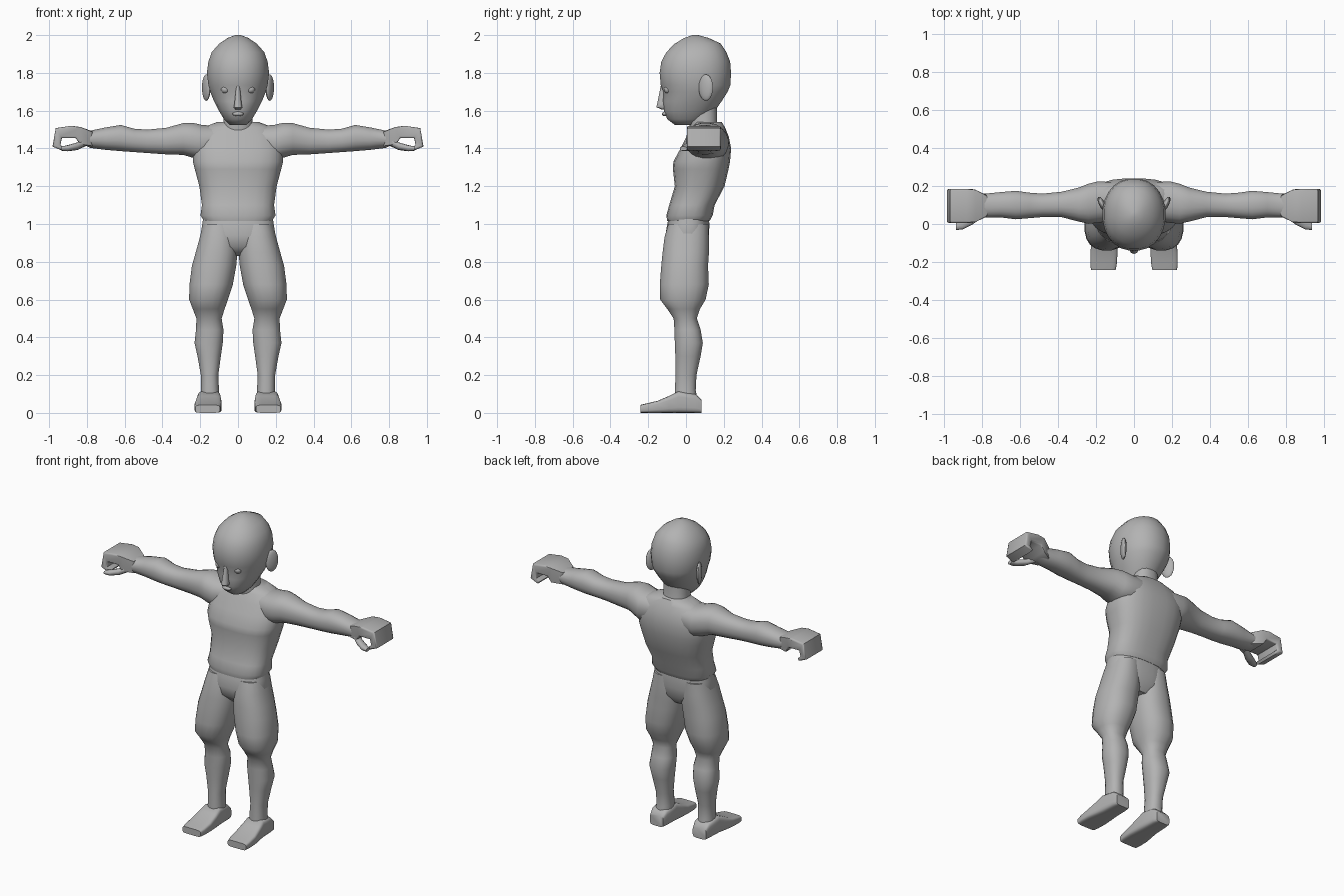
import bpy, bmesh, math
from mathutils import Matrix, Vector

grey = bpy.data.materials.new("plain_grey")
grey.diffuse_color = (0.45, 0.45, 0.45, 1)


def finish(name, bm, mirror=False, angle=50):
    """Turn a bmesh into a smooth object, optionally mirrored over x."""
    bmesh.ops.recalc_face_normals(bm, faces=bm.faces)
    me = bpy.data.meshes.new(name)
    bm.to_mesh(me)
    bm.free()
    me.materials.append(grey)
    for p in me.polygons:
        p.use_smooth = True
    me.set_sharp_from_angle(angle=math.radians(angle))
    ob = bpy.data.objects.new(name, me)
    bpy.context.scene.collection.objects.link(ob)
    if mirror:
        ob.modifiers.new("mirror", "MIRROR").use_mirror_merge = False
    return ob


def loft(name, axis, rings, mirror=False, e=2.3, n=20):
    """Skin rounded-rectangle rings (pos, a0, a1, b0, b1) along an axis."""
    bm = bmesh.new()
    loops = []
    for t, a0, a1, b0, b1 in rings:
        loop = []
        for i in range(n):
            u = 2 * math.pi * (i + 0.5) / n
            c, s = math.cos(u), math.sin(u)
            a = (a0 + a1) / 2 + (a1 - a0) / 2 * math.copysign(abs(c) ** (2 / e), c)
            b = (b0 + b1) / 2 + (b1 - b0) / 2 * math.copysign(abs(s) ** (2 / e), s)
            co = {"x": (t, a, b), "y": (a, t, b), "z": (a, b, t)}[axis]
            loop.append(bm.verts.new(co))
        loops.append(loop)
    for p, q in zip(loops, loops[1:]):
        for i in range(n):
            j = (i + 1) % n
            bm.faces.new((p[i], p[j], q[j], q[i]))
    bm.faces.new(loops[0])
    bm.faces.new(loops[-1])
    return finish(name, bm, mirror)


def ball(name, centre, size, mirror=False, turn=0):
    bm = bmesh.new()
    m = Matrix.Translation(Vector(centre)) @ Matrix.Rotation(turn, 4, "Z") @ Matrix.Diagonal((*size, 1))
    bmesh.ops.create_uvsphere(bm, u_segments=14, v_segments=10, radius=1, matrix=m)
    return finish(name, bm, mirror)


def sym(rings):
    """Centred rings: (pos, half width, front, back)."""
    return [(z, -w, w, f, b) for z, w, f, b in rings]


# Head and neck
loft("head", "z", sym([
    (1.525, .045, -.06, .06), (1.555, .075, -.10, .11), (1.60, .102, -.118, .155),
    (1.65, .128, -.122, .19), (1.70, .148, -.121, .222), (1.735, .158, -.135, .236),
    (1.80, .166, -.141, .24), (1.86, .158, -.132, .235), (1.91, .14, -.105, .215),
    (1.955, .10, -.06, .185), (1.985, .055, -.01, .12), (2.0, .015, .035, .065)]), e=2.15, n=24)
loft("neck", "z", sym([(1.45, .09, .03, .19), (1.54, .078, .015, .165), (1.64, .075, .02, .165)]))

# Face: nose, lips, eyes, ears
loft("nose", "z", sym([(1.605, .014, -.125, -.10), (1.618, .024, -.157, -.10),
                       (1.635, .02, -.153, -.10), (1.73, .01, -.134, -.10)]), n=10)
ball("lips", (0, -.113, 1.583), (.03, .014, .012))
ball("eye", (.066, -.093, 1.712), (.024, .024, .022), True)
ball("ear", (.168, .105, 1.722), (.016, .042, .07), True, -.45)

# Torso with a small waist step, and the hips below
loft("torso", "z", sym([
    (1.015, .18, -.10, .125), (1.045, .20, -.105, .142), (1.10, .192, -.09, .152),
    (1.20, .206, -.06, .205), (1.29, .23, -.07, .226), (1.33, .24, -.068, .234),
    (1.40, .24, -.03, .24), (1.46, .225, .0, .228), (1.51, .19, .03, .208),
    (1.54, .11, .05, .19)]), e=2.6, n=24)
loft("hips", "z", sym([
    (1.04, .185, -.09, .12), (1.0, .19, -.10, .125), (.94, .20, -.11, .122),
    (.88, .18, -.10, .115), (.83, .09, -.05, .08)]), e=2.5, n=24)

# Arms
loft("arm", "x", [
    (.10, .02, .22, 1.36, 1.52), (.19, .005, .225, 1.335, 1.525), (.24, .0, .212, 1.35, 1.537),
    (.29, .012, .192, 1.365, 1.535), (.38, .035, .17, 1.368, 1.51),
    (.48, .036, .16, 1.375, 1.50), (.55, .03, .165, 1.38, 1.505),
    (.62, .024, .175, 1.385, 1.525), (.70, .034, .168, 1.392, 1.512),
    (.78, .034, .16, 1.402, 1.495), (.83, .03, .16, 1.425, 1.505)], True)

# Hands: a curled palm-and-fingers profile extruded across y
bm = bmesh.new()
profile = [(.77, 1.49), (.83, 1.513), (.88, 1.52), (.965, 1.508), (.982, 1.41), (.93, 1.388),
           (.92, 1.402), (.94, 1.42), (.932, 1.455), (.86, 1.455), (.835, 1.42), (.77, 1.41)]
face = bm.faces.new([bm.verts.new((x, .005, z)) for x, z in profile])
new = bmesh.ops.extrude_face_region(bm, geom=[face])["geom"]
bmesh.ops.translate(bm, vec=(0, .18, 0), verts=[v for v in new if isinstance(v, bmesh.types.BMVert)])
for v in bm.verts:  # narrow the wrist
    if v.co.x < .8:
        v.co.y = .095 + (v.co.y - .095) * .6
bmesh.ops.recalc_face_normals(bm, faces=bm.faces)
rims = [ed for ed in bm.edges if abs(ed.verts[0].co.y - ed.verts[1].co.y) < .05]
bmesh.ops.bevel(bm, geom=rims, offset=.01, segments=2, affect="EDGES", profile=.5)
finish("hand", bm, True)
loft("thumb", "x", [(.80, .03, .08, 1.415, 1.46), (.85, -.005, .05, 1.392, 1.432),
                    (.90, -.03, .025, 1.385, 1.418), (.935, -.032, .005, 1.388, 1.41)], True, n=10)

# Legs
loft("leg", "z", [
    (1.0, .015, .185, -.095, .12), (.93, .004, .203, -.115, .122), (.85, .002, .225, -.125, .123),
    (.78, .008, .245, -.132, .118), (.68, .026, .258, -.14, .122), (.60, .052, .26, -.138, .105),
    (.55, .07, .24, -.10, .075), (.50, .086, .221, -.066, .058), (.44, .076, .223, -.062, .078),
    (.37, .08, .231, -.06, .09), (.30, .09, .215, -.057, .078), (.20, .104, .197, -.055, .056),
    (.12, .10, .196, -.06, .052), (.05, .098, .205, -.06, .065)], True)

# Feet
loft("foot", "y", [
    (.082, .105, .20, .0, .07), (.05, .096, .208, .0, .10), (-.04, .092, .214, .0, .115),
    (-.09, .088, .222, .0, .09), (-.15, .086, .23, .0, .064), (-.21, .09, .23, .0, .05),
    (-.242, .096, .226, .0, .042)], True, e=5)
